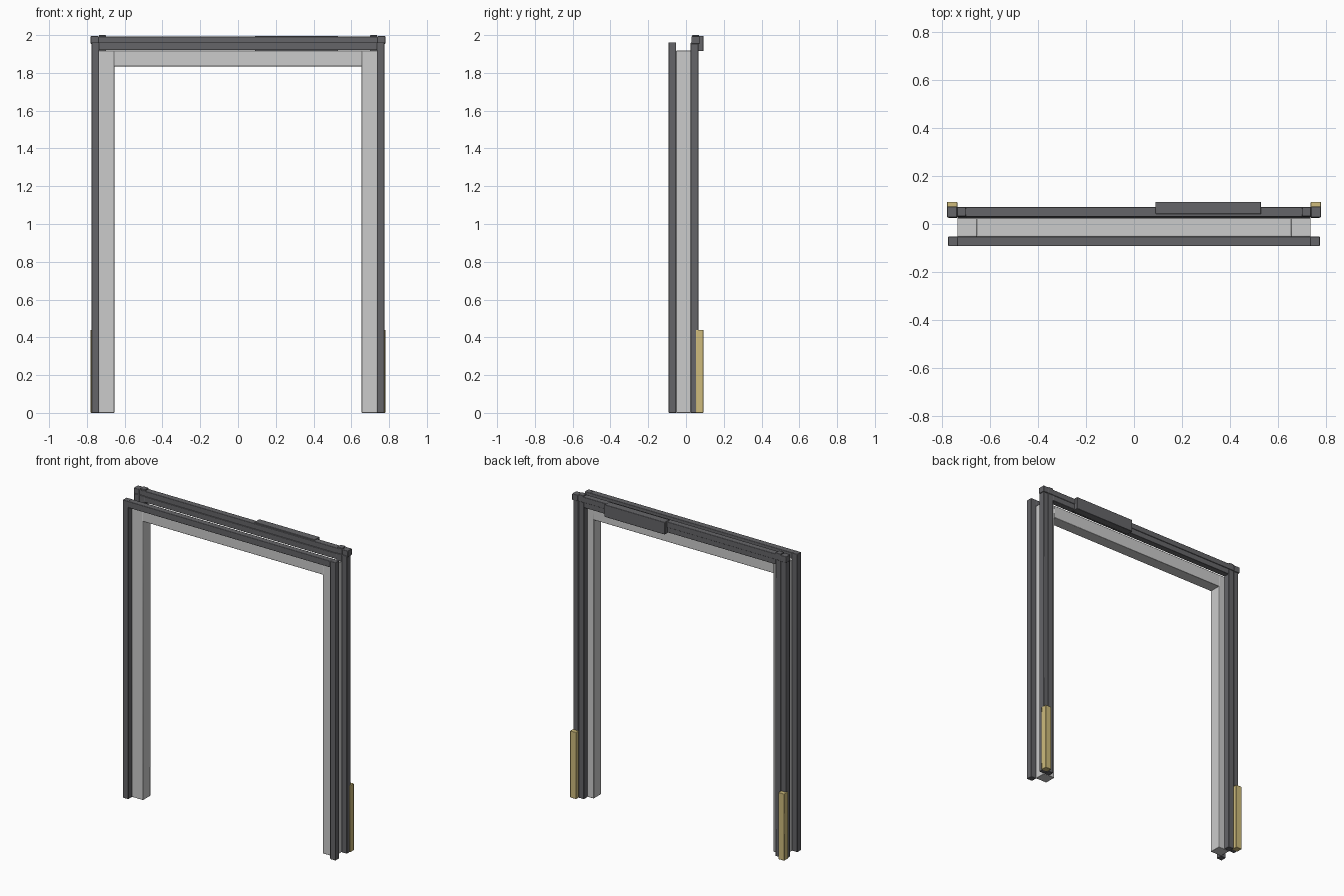
import bpy

if "Cube" in bpy.data.objects:
    bpy.data.objects.remove(bpy.data.objects["Cube"])

gold = bpy.data.materials.new("brass")
gold.diffuse_color = (0.62, 0.5, 0.2, 1)
gold.use_nodes = True
gold.node_tree.nodes["Principled BSDF"].inputs["Base Color"].default_value = gold.diffuse_color
dark = bpy.data.materials.new("dark_steel")
dark.diffuse_color = (0.13, 0.13, 0.14, 1)
dark.use_nodes = True
dark.node_tree.nodes["Principled BSDF"].inputs["Base Color"].default_value = dark.diffuse_color


def box(name, x, y, z, mat=None, bevel=0.003):
    """Box from (min, max) ranges, with a slight edge bevel."""
    bpy.ops.mesh.primitive_cube_add(size=1, location=[(a + b) / 2 for a, b in (x, y, z)])
    o = bpy.context.object
    o.name = name
    o.scale = [b - a for a, b in (x, y, z)]
    bpy.ops.object.transform_apply(location=False, rotation=False, scale=True)
    if mat:
        o.data.materials.append(mat)
    m = o.modifiers.new("bevel", "BEVEL")
    m.width = bevel
    m.segments = 2
    bpy.ops.object.shade_smooth_by_angle()
    return o


def pair(name, x, y, z, mat=None, bevel=0.003):
    """The same box on the left and right sides."""
    box("right_" + name, x, y, z, mat, bevel)
    box("left_" + name, (-x[1], -x[0]), y, z, mat, bevel)


FRONT = (-0.0925, -0.052)
JAMB = (-0.052, 0.025)
BACK = (0.025, 0.066)

# door lining: two jambs and a lintel
pair("jamb", (0.655, 0.737), JAMB, (0, 1.918))
box("lintel", (-0.657, 0.657), JAMB, (1.835, 1.918))

# front frame
pair("front_post", (0.735, 0.775), FRONT, (0, 1.962), dark)
box("front_rail", (-0.737, 0.737), FRONT, (1.92, 1.962), dark)

# back frame: inner and outer posts with their rails
pair("back_inner_post", (0.698, 0.737), BACK, (0, 1.96), dark)
pair("back_outer_post", (0.738, 0.775), BACK, (0, 1.96), dark)
box("back_lower_rail", (-0.70, 0.70), BACK, (1.92, 1.958), dark)
box("back_upper_rail", (-0.74, 0.74), (0.03, 0.07), (1.955, 1.992), dark)

# corner blocks on the upper rail
pair("rail_end_cap", (0.738, 0.78), (0.028, 0.072), (1.953, 1.994), dark)
pair("corner_block", (0.70, 0.737), (0.032, 0.07), (1.955, 2.0), dark)

# drive housing and brass weights
box("drive_housing", (0.09, 0.53), (0.042, 0.0925), (1.915, 1.996), dark)
pair("weight", (0.737, 0.78), (0.052, 0.0925), (0, 0.44), gold)
